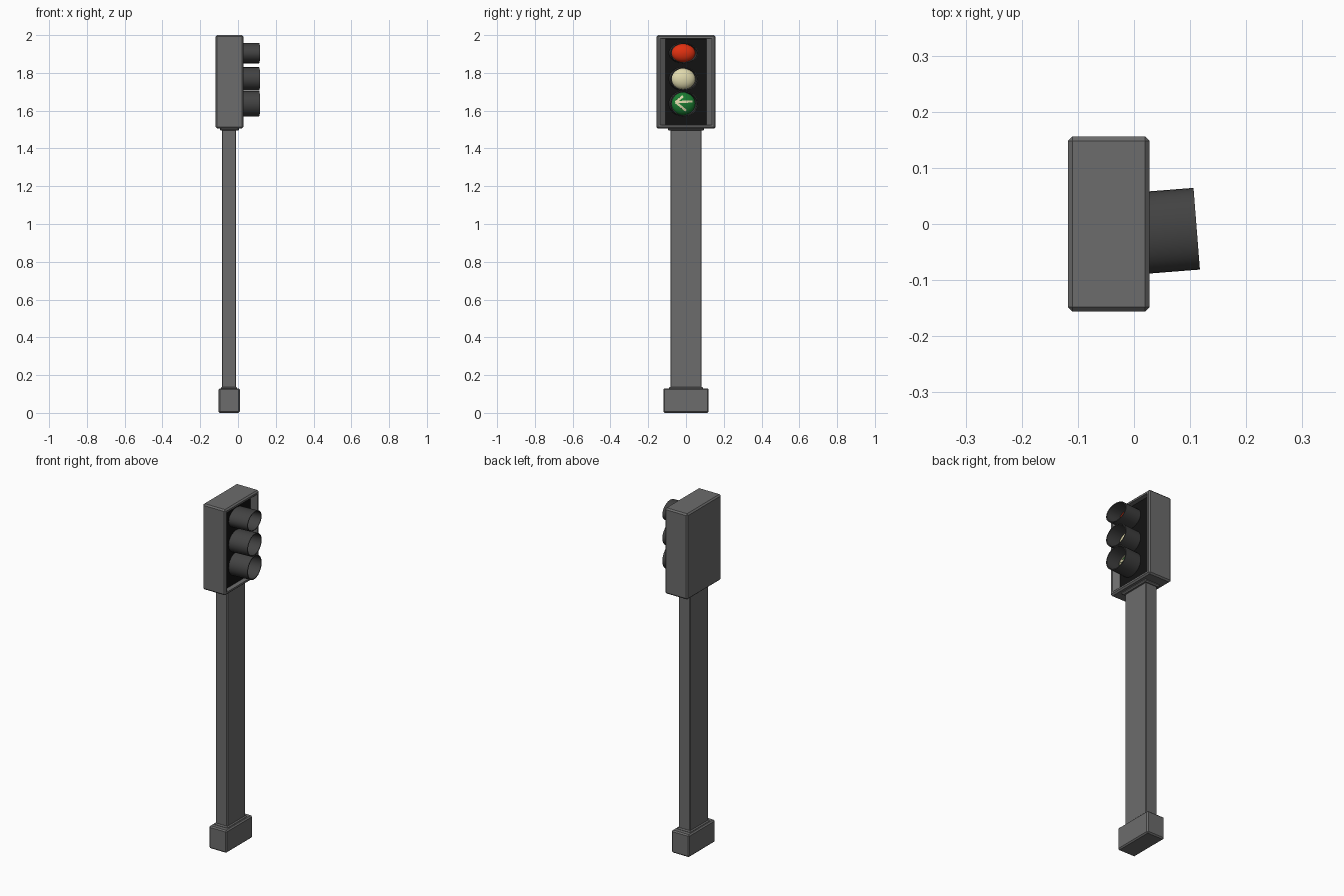
import bpy, bmesh, math
from mathutils import Matrix, Vector

cube = bpy.data.objects.get("Cube")
if cube:
    bpy.data.objects.remove(cube, do_unlink=True)


def material(name, r, g, b):
    m = bpy.data.materials.new(name)
    m.use_nodes = True
    m.diffuse_color = (r, g, b, 1)
    bsdf = next(n for n in m.node_tree.nodes if n.type == 'BSDF_PRINCIPLED')
    bsdf.inputs["Base Color"].default_value = (r, g, b, 1)
    return m


GREY = material("housing grey", 0.15, 0.15, 0.15)
DARK = material("visor dark grey", 0.055, 0.055, 0.055)
BLACK = material("panel black", 0.006, 0.006, 0.006)
RED = material("signal red", 0.75, 0.03, 0.005)
CREAM = material("signal cream", 0.75, 0.7, 0.42)
GREEN = material("signal green", 0.01, 0.2, 0.03)


def finish(name, bm, *mats):
    bmesh.ops.recalc_face_normals(bm, faces=bm.faces)
    me = bpy.data.meshes.new(name)
    bm.to_mesh(me)
    bm.free()
    for m in mats:
        me.materials.append(m)
    ob = bpy.data.objects.new(name, me)
    bpy.context.collection.objects.link(ob)
    return ob


def box(x0, x1, half_y, z0, z1, bevel):
    """Bevelled box, symmetric across y."""
    bm = bmesh.new()
    bmesh.ops.create_cube(bm, size=1)
    for v in bm.verts:
        v.co = ((x0 + x1) / 2 + v.co.x * (x1 - x0), v.co.y * 2 * half_y,
                (z0 + z1) / 2 + v.co.z * (z1 - z0))
    bmesh.ops.bevel(bm, geom=bm.edges[:], offset=bevel, segments=1, affect='EDGES')
    return bm


def turned(name, rings, ry, rz, place, mat, sides=32):
    """Loft elliptical rings of (x, radius factor) along the x axis."""
    bm = bmesh.new()
    loops = []
    for x, f in rings:
        loops.append([bm.verts.new((x, f * ry * math.cos(a), f * rz * math.sin(a)))
                      for a in (math.tau * i / sides for i in range(sides))])
    for a, b in zip(loops, loops[1:]):
        for i in range(sides):
            j = (i + 1) % sides
            bm.faces.new((a[i], a[j], b[j], b[i]))
    if rings[-1][1] < 0.2:
        bm.faces.new(loops[-1])
    bm.transform(place)
    ob = finish(name, bm, mat)
    bpy.ops.object.select_all(action='DESELECT')
    ob.select_set(True)
    bpy.context.view_layer.objects.active = ob
    bpy.ops.object.shade_smooth_by_angle(angle=math.radians(35))
    return ob


# Base, pole and the collar under the housing
finish("base", box(-0.103, 0.01, 0.12, 0, 0.13, 0.007), GREY)
finish("pole", box(-0.085, -0.01, 0.083, 0.12, 1.51, 0.004), GREY)
finish("pole_foot", box(-0.091, -0.004, 0.09, 0.12, 0.138, 0.006), GREY)
finish("collar", box(-0.095, 0.005, 0.095, 1.494, 1.515, 0.006), GREY)

# Housing with a framed, recessed black panel on the +x side
bm = box(-0.118, 0.028, 0.156, 1.505, 2.0, 0.008)
front = max(bm.faces, key=lambda f: f.calc_center_median().x)
bmesh.ops.inset_region(bm, faces=[front], thickness=0.014)
bmesh.ops.inset_region(bm, faces=[front], thickness=0.002)
for v in front.verts:
    v.co.x -= 0.025
    v.co.y = math.copysign(0.108, v.co.y)
front.material_index = 1
finish("housing", bm, GREY, BLACK)

# Three oval lamps: tilted visor tube and domed lens
YAW = Matrix.Rotation(math.radians(4.5), 4, 'Z')
LAMPS = (("red", 1.905, 0.054, RED), ("cream", 1.768, 0.062, CREAM),
         ("green", 1.637, 0.067, GREEN))
for colour, z, rz, mat in LAMPS:
    place = Matrix.Translation((0.028, -0.015, z)) @ YAW
    turned(colour + "_visor", ((-0.03, 1), (0.084, 1), (0.084, 0.92), (-0.03, 0.88)),
           0.073, rz, place, DARK)
    dome = [(-0.01 + 0.035 * math.sin(t), 0.9 * math.cos(t))
            for t in (math.pi / 2 * k / 8.2 for k in range(9))]
    turned(colour + "_lens", dome, 0.073, rz, place, mat)

# Arrow strokes on the green lens, pointing to -y
bm = bmesh.new()
tip = Vector((0, -0.042, 0.008))
for dy, dz in ((0.09, 0.004), (0.04, 0.032), (0.055, -0.045)):
    stroke = Vector((0, dy, dz))
    bar = bmesh.ops.create_cube(bm, size=1)["verts"]
    turn = Matrix.Rotation(math.atan2(dz, dy), 4, 'X')
    bmesh.ops.transform(bm, verts=bar, matrix=Matrix.Translation(tip + stroke / 2) @ turn
                        @ Matrix.Diagonal((0.008, stroke.length, 0.012, 1)))
# Wrap the strokes over the dome
bmesh.ops.subdivide_edges(bm, edges=bm.edges[:], cuts=4, use_grid_fill=True)
for v in bm.verts:
    r = (v.co.y / 0.066) ** 2 + (v.co.z / 0.06) ** 2
    v.co.x += -0.01 + 0.035 * math.sqrt(max(0, 1 - r))
bm.transform(Matrix.Translation((0.028, -0.015, LAMPS[2][1])) @ YAW)
finish("arrow", bm, CREAM)
